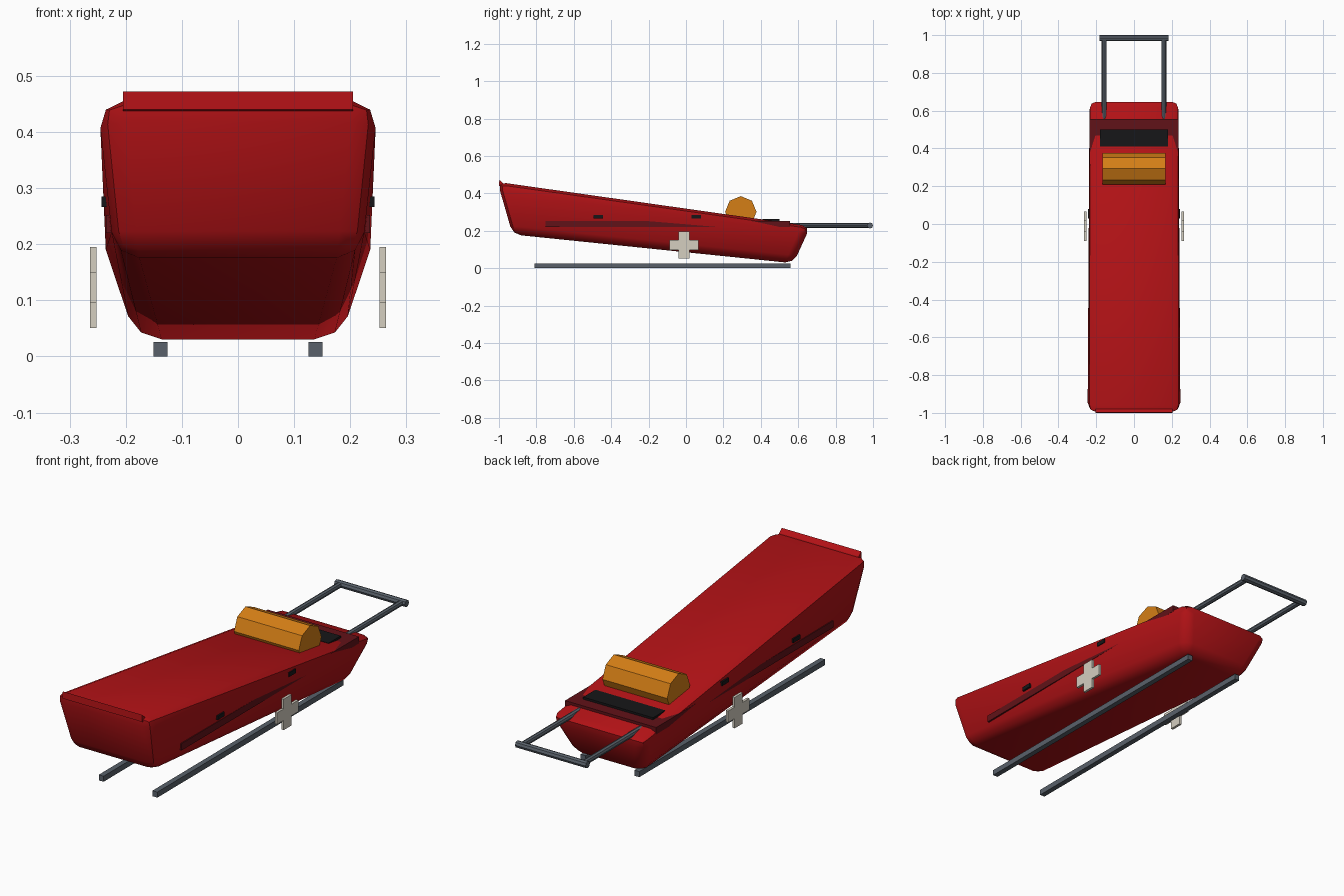
import bpy, bmesh, math
from mathutils import Vector

if "Cube" in bpy.data.objects:
    bpy.data.objects.remove(bpy.data.objects["Cube"])


def material(name, rgb):
    m = bpy.data.materials.new(name)
    m.diffuse_color = (*rgb, 1)
    m.use_nodes = True
    m.node_tree.nodes["Principled BSDF"].inputs["Base Color"].default_value = m.diffuse_color
    return m


RED = material("rescue red", (0.45, 0.006, 0.008))
DARK_RED = material("dark red", (0.12, 0.006, 0.009))
ORANGE = material("orange", (0.66, 0.21, 0.008))
GREY = material("steel grey", (0.10, 0.12, 0.145))
BLACK = material("black", (0.008, 0.008, 0.009))
CREAM = material("cream", (0.66, 0.62, 0.53))


def finish(name, bm, mat):
    bmesh.ops.recalc_face_normals(bm, faces=bm.faces)
    me = bpy.data.meshes.new(name)
    bm.to_mesh(me)
    bm.free()
    me.materials.append(mat)
    ob = bpy.data.objects.new(name, me)
    bpy.context.collection.objects.link(ob)
    return ob


def prism(name, outline, x0, x1, mat):
    """Extrude a (y, z) outline from x0 to x1."""
    bm = bmesh.new()
    a = [bm.verts.new((x0, y, z)) for y, z in outline]
    b = [bm.verts.new((x1, y, z)) for y, z in outline]
    bm.faces.new(a)
    bm.faces.new(b)
    n = len(a)
    for i in range(n):
        j = (i + 1) % n
        bm.faces.new((a[i], a[j], b[j], b[i]))
    return finish(name, bm, mat)


def box(name, x0, x1, y0, y1, z0, z1, mat):
    return prism(name, [(y0, z0), (y1, z0), (y1, z1), (y0, z1)], x0, x1, mat)


def rod(name, a, b, r, mat, sides=8):
    a, b = Vector(a), Vector(b)
    bm = bmesh.new()
    bmesh.ops.create_cone(bm, cap_ends=True, segments=sides, radius1=r, radius2=r,
                          depth=(b - a).length)
    bm.transform((b - a).to_track_quat('Z', 'Y').to_matrix().to_4x4())
    bmesh.ops.translate(bm, verts=bm.verts, vec=(a + b) / 2)
    return finish(name, bm, mat)


# hull: skewed box, (half width, y, z) per corner pair, with rounded edges
corners = [(0.222, -0.927, 0.18), (0.25, -1.008, 0.461),
           (0.25, 0.665, 0.224), (0.18, 0.575, 0.026)]
bm = bmesh.new()
left = [bm.verts.new((-x, y, z)) for x, y, z in corners]
right = [bm.verts.new((x, y, z)) for x, y, z in corners]
bm.faces.new(left)
bm.faces.new(right)
for i in range(4):
    j = (i + 1) % 4
    bm.faces.new((left[i], left[j], right[j], right[i]))
bmesh.ops.recalc_face_normals(bm, faces=bm.faces)
bmesh.ops.bevel(bm, geom=bm.edges[:], offset=0.045, segments=2, profile=0.5,
                affect='EDGES')
hull = finish("hull", bm, RED)
bpy.context.view_layer.objects.active = hull
hull.select_set(True)
bpy.ops.object.shade_smooth_by_angle(angle=math.radians(40))

# raised lip on the front edge
prism("front_lip", [(-1.0, 0.44), (-0.998, 0.472), (-0.98, 0.455), (-0.97, 0.43)],
      -0.205, 0.205, RED)

# flat deck running through the hull, with a black pad on its rear
box("deck", -0.235, 0.235, -0.75, 0.555, 0.22, 0.252, DARK_RED)
box("rear_pad", -0.18, 0.18, 0.41, 0.50, 0.24, 0.262, BLACK)

# rolled blanket, eight-sided with a corner on top
prism("blanket_roll",
      [(0.293 + 0.084 * math.sin(k * math.pi / 4), 0.301 + 0.084 * math.cos(k * math.pi / 4))
       for k in range(8)], -0.167, 0.167, ORANGE)

# rear pull handle
rod("handle_crossbar", (-0.182, 0.984, 0.228), (0.182, 0.984, 0.228), 0.016, GREY)

# greek cross outline
cy, cz, a, w = -0.011, 0.123, 0.075, 0.028
cross = [(-w, -a), (w, -a), (w, -w), (a, -w), (a, w), (w, w),
         (w, a), (-w, a), (-w, w), (-a, w), (-a, -w), (-w, -w)]

for s, side in ((-1, "left"), (1, "right")):
    rod(f"{side}_handle_rod", (s * 0.158, 0.50, 0.228), (s * 0.158, 0.984, 0.228), 0.013, GREY)
    box(f"{side}_runner", s * 0.126, s * 0.151, -0.81, 0.56, 0, 0.026, GREY)
    prism(f"{side}_cross", [(cy + y * 1.04, cz + z * 0.96) for y, z in cross],
          s * 0.252, s * 0.264, CREAM)
    for k, y in enumerate((-0.47, 0.055)):
        box(f"{side}_buckle_{k + 1}", s * 0.21, s * 0.243, y - 0.025, y + 0.025,
            0.266, 0.285, BLACK)
